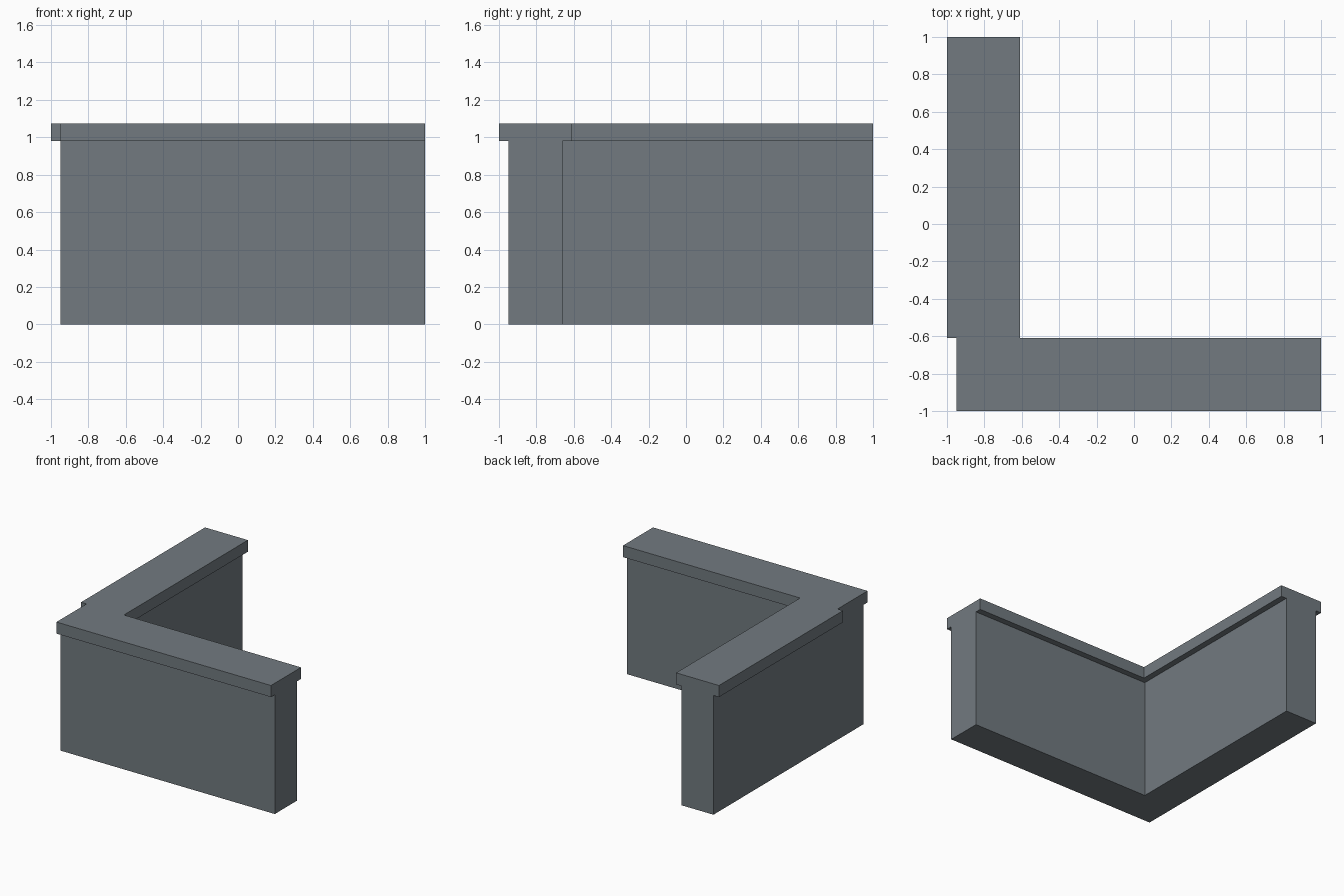
import bpy
import bmesh

cube = bpy.data.objects.get("Cube")
if cube:
    bpy.data.objects.remove(cube, do_unlink=True)

# Slate grey for the whole wall
slate = bpy.data.materials.new("slate_grey")
slate.use_nodes = True
colour = (0.168, 0.195, 0.216, 1)
slate.diffuse_color = colour
slate.node_tree.nodes["Principled BSDF"].inputs["Base Color"].default_value = colour


def extruded(name, outline, bottom, top):
    """Solid prism raised from a counter-clockwise plan outline."""
    bm = bmesh.new()
    base = bm.faces.new([bm.verts.new((x, y, bottom)) for x, y in outline])
    raised = bmesh.ops.extrude_face_region(bm, geom=[base], use_keep_orig=True)
    verts = [v for v in raised["geom"] if isinstance(v, bmesh.types.BMVert)]
    bmesh.ops.translate(bm, verts=verts, vec=(0, 0, top - bottom))
    bmesh.ops.recalc_face_normals(bm, faces=bm.faces)
    mesh = bpy.data.meshes.new(name)
    bm.to_mesh(mesh)
    bm.free()
    mesh.materials.append(slate)
    obj = bpy.data.objects.new(name, mesh)
    bpy.context.collection.objects.link(obj)
    return obj


END = 1.0         # open ends of both wings
OUTER = -0.95     # outer wall faces
INNER = -0.66     # inner wall faces
LIP = 0.05        # overhang of the coping
CAP_Z, TOP_Z = 0.98, 1.075
cap_in, cap_out = INNER + LIP, OUTER - LIP

# L-shaped corner wall
extruded("corner_wall", [
    (OUTER, OUTER), (END, OUTER), (END, INNER),
    (INNER, INNER), (INNER, END), (OUTER, END)], 0, CAP_Z)

# Overhanging coping, notched at the outer corner
extruded("coping", [
    (OUTER, cap_out), (END, cap_out), (END, cap_in), (cap_in, cap_in),
    (cap_in, END), (cap_out, END), (cap_out, cap_in), (OUTER, cap_in)],
    CAP_Z, TOP_Z)
